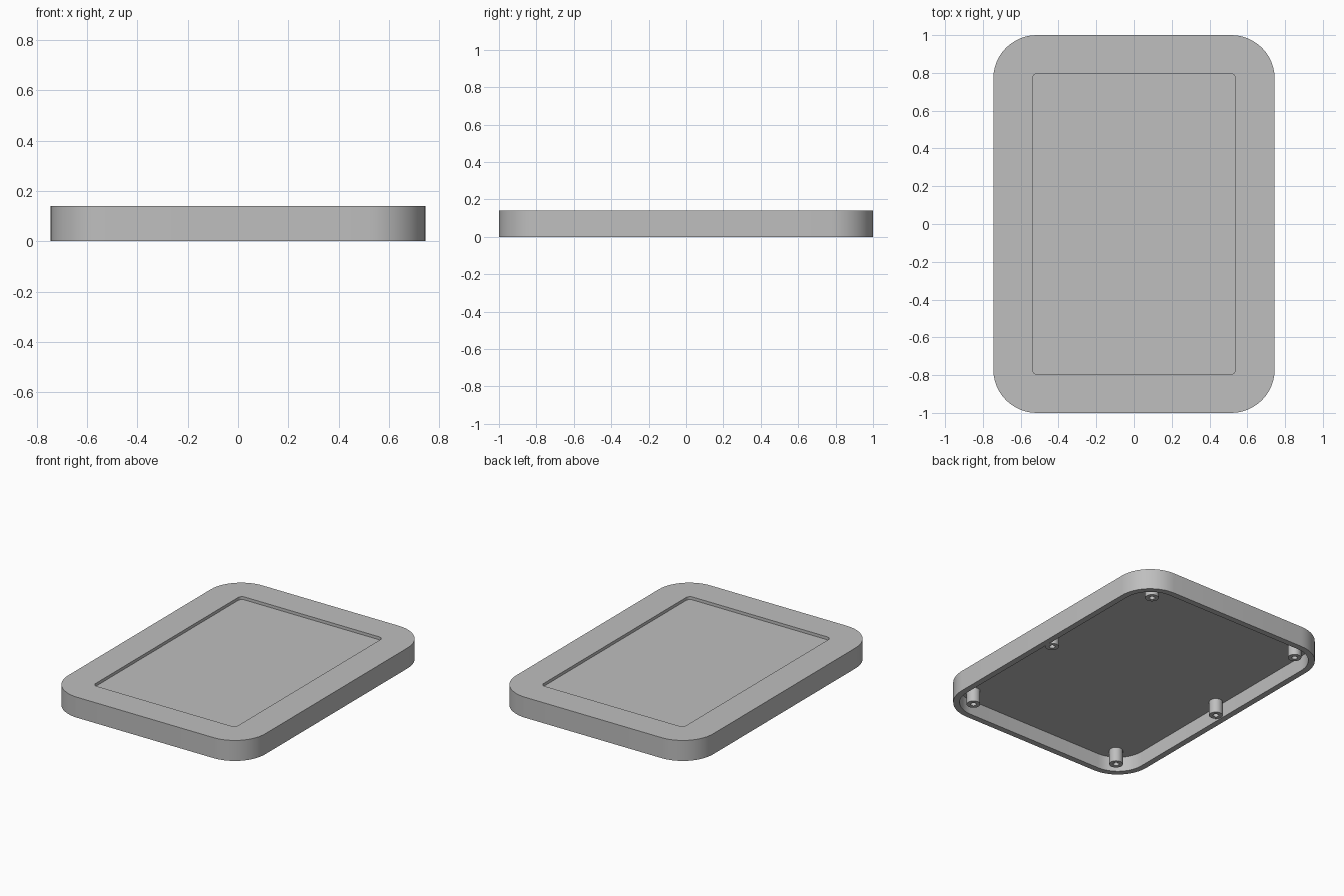
import bpy
import bmesh
from math import cos, sin, pi, radians

cube = bpy.data.objects.get("Cube")
if cube:
    bpy.data.objects.remove(cube, do_unlink=True)

grey = bpy.data.materials.new("plain grey")
grey.use_nodes = True
colour = (0.52, 0.52, 0.52, 1)
grey.diffuse_color = colour
grey.node_tree.nodes["Principled BSDF"].inputs["Base Color"].default_value = colour

HALF_X, HALF_Y, HEIGHT = 0.745, 1.0, 0.14
CORNER, WALL, CEILING = 0.23, 0.04, 0.10


def rounded_ring(bm, hx, hy, r, z, steps=12):
    """Closed ring of vertices following a rounded rectangle."""
    ring = []
    for i, (sx, sy) in enumerate([(1, 1), (-1, 1), (-1, -1), (1, -1)]):
        for k in range(steps + 1):
            a = (i + k / steps) * pi / 2
            ring.append(bm.verts.new((sx * (hx - r) + r * cos(a),
                                      sy * (hy - r) + r * sin(a), z)))
    return ring


def loft(name, sections, location=(0, 0, 0), cap_start=True, cap_end=True):
    """Skin a list of (half x, half y, corner radius, z) sections."""
    bm = bmesh.new()
    rings = [rounded_ring(bm, *s) for s in sections]
    for a, b in zip(rings, rings[1:]):
        for i in range(len(a)):
            j = (i + 1) % len(a)
            bm.faces.new((a[i], a[j], b[j], b[i]))
    if cap_start:
        bm.faces.new(rings[0][::-1])
    if cap_end:
        bm.faces.new(rings[-1])
    bmesh.ops.remove_doubles(bm, verts=bm.verts, dist=1e-5)
    mesh = bpy.data.meshes.new(name)
    bm.to_mesh(mesh)
    bm.free()
    mesh.materials.append(grey)
    obj = bpy.data.objects.new(name, mesh)
    obj.location = location
    bpy.context.collection.objects.link(obj)
    bpy.ops.object.select_all(action="DESELECT")
    obj.select_set(True)
    bpy.context.view_layer.objects.active = obj
    bpy.ops.object.shade_smooth_by_angle(angle=radians(30))
    return obj


# Hollow cover: ceiling, inner wall, rim, outer wall, top border, shallow recess
inner = (HALF_X - WALL, HALF_Y - WALL, CORNER - WALL)
outer = (HALF_X, HALF_Y, CORNER)
recess = (0.538, 0.798, 0.03)
loft("cover_shell", [
    (*inner, CEILING), (*inner, 0), (*outer, 0), (*outer, HEIGHT),
    (*recess, HEIGHT), (*recess, HEIGHT - 0.02),
])

# Screw bosses under the ceiling: four at the corners, two at mid length
BOSS, HOLE, TIP = 0.042, 0.018, 0.004
for side, sx in (("left", 1), ("right", -1)):
    for place, x, y in (("front", 0.576, -0.86), ("middle", 0.662, 0), ("back", 0.576, 0.86)):
        loft(f"screw_boss_{place}_{side}", [
            (BOSS, BOSS, BOSS, CEILING), (BOSS, BOSS, BOSS, TIP),
            (HOLE, HOLE, HOLE, TIP), (HOLE, HOLE, HOLE, CEILING - 0.01),
        ], location=(sx * x, y, 0), cap_start=False)
